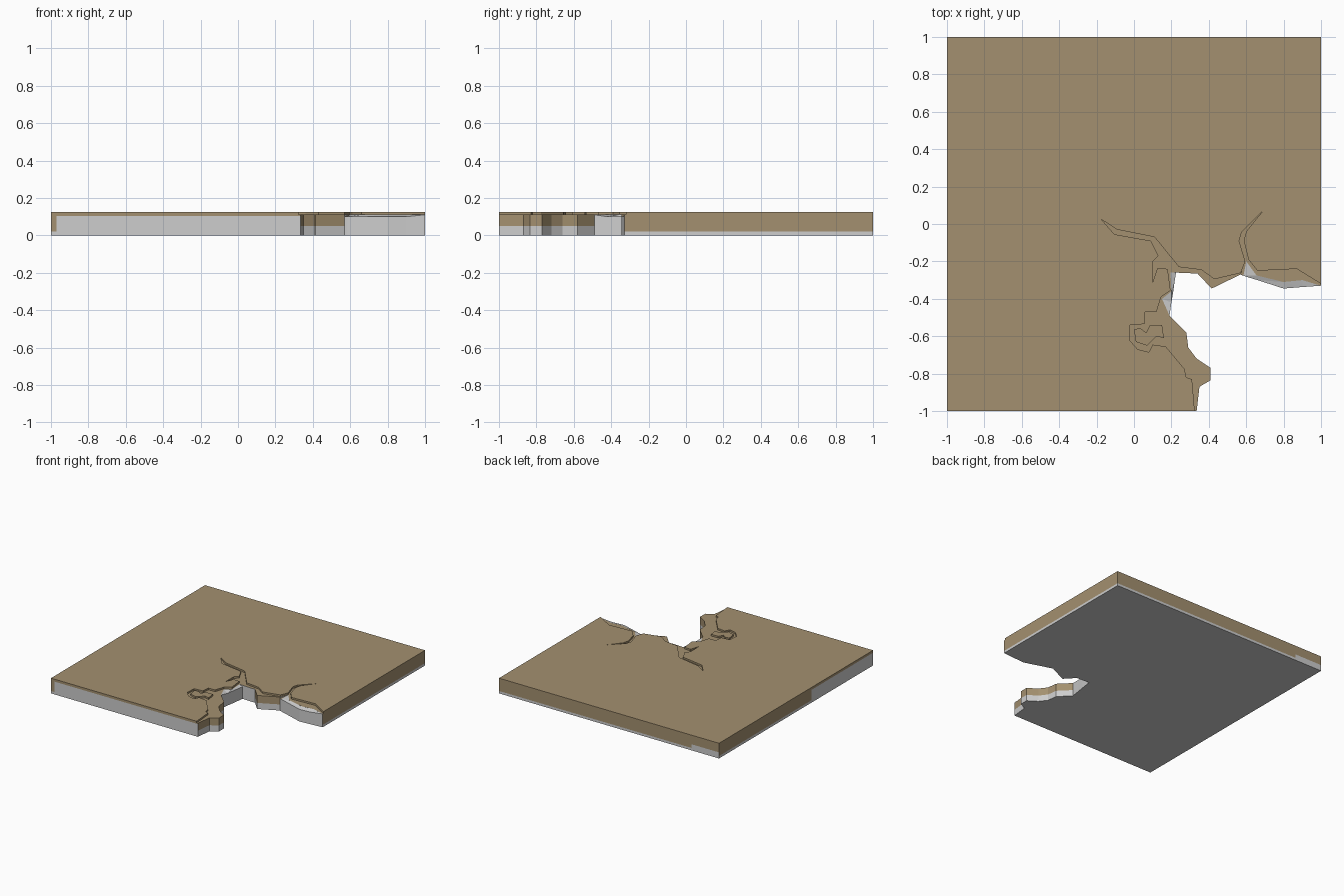
import bpy, bmesh
from mathutils import Vector

if "Cube" in bpy.data.objects:
    bpy.data.objects.remove(bpy.data.objects["Cube"])

H, LIP, FLOOR = 0.125, 0.1105, 0.111   # slab top, chip height, sunken floor


def material(name, rgb):
    m = bpy.data.materials.new(name)
    m.diffuse_color = (*rgb, 1)
    m.use_nodes = True
    m.node_tree.nodes["Principled BSDF"].inputs["Base Color"].default_value = m.diffuse_color
    return m


def loft(name, rings):
    """Closed solid through rings of (points, z)."""
    bm = bmesh.new()
    loops = [[bm.verts.new((x, y, z)) for x, y in pts] for pts, z in rings]
    n = len(loops[0])
    for a, b in zip(loops, loops[1:]):
        for i in range(n):
            j = (i + 1) % n
            bm.faces.new((a[i], a[j], b[j], b[i]))
    bm.faces.new(loops[0][::-1])
    bm.faces.new(loops[-1])
    bmesh.ops.recalc_face_normals(bm, faces=bm.faces)
    bmesh.ops.triangulate(bm, faces=bm.faces)
    me = bpy.data.meshes.new(name)
    bm.to_mesh(me)
    bm.free()
    ob = bpy.data.objects.new(name, me)
    bpy.context.collection.objects.link(ob)
    return ob


# Slab outline with the broken corner; chips pull some top points inward
outline = [(-1, -1), (.335, -1), (.35, -.87), (.41, -.835), (.41, -.77), (.335, -.72),
           (.29, -.66), (.28, -.58), (.19, -.49), (.20, -.42), (.21, -.36), (.218, -.30),
           (.225, -.26), (.34, -.265), (.415, -.345), (.57, -.27), (.585, -.277),
           (.66, -.30), (.80, -.345), (.90, -.337), (1, -.33), (1, 1), (-1, 1)]
chips = {9: (.15, -.40), 10: (.20, -.36), 11: (.195, -.26), 16: (.60, -.20),
         17: (.655, -.275), 18: (.80, -.31), 19: (.90, -.30)}
chipped = [chips.get(i, p) for i, p in enumerate(outline)]
slab = loft("broken_floor_slab", [(outline, 0), (outline, .10), (chipped, LIP), (chipped, H)])

# Sunken cracked lip along the break, with its crack branches
crack = [(1.1, -.33), (1, -.32), (.87, -.24), (.66, -.25), (.612, -.19), (.587, -.09), (.60, -.04),
         (.685, .065), (.575, -.045), (.562, -.09), (.595, -.20), (.57, -.262), (.43, -.295),
         (.36, -.245), (.24, -.23), (.11, -.07), (-.09, -.03), (-.175, .025), (-.105, -.055),
         (.09, -.09), (.13, -.17), (.10, -.20), (.10, -.31), (.125, -.235), (.18, -.24),
         (.195, -.355), (.145, -.39), (.12, -.47), (.06, -.47), (.055, -.535), (-.02, -.54),
         (-.025, -.62), (.02, -.67), (.08, -.685), (.10, -.645), (.17, -.655), (.27, -.775),
         (.28, -.82), (.31, -.83), (.333, -1.1), (1.1, -1.1)]
cutter = loft("crack_cutter", [(crack, FLOOR), (crack, .2)])
cutter.hide_render = True
mod = slab.modifiers.new("cracks", 'BOOLEAN')
mod.operation, mod.solver, mod.object = 'DIFFERENCE', 'EXACT', cutter
bpy.context.view_layer.objects.active = slab
bpy.ops.object.modifier_apply(modifier=mod.name)
bpy.data.objects.remove(cutter)

# Split the side walls where their colours change
TAN, GREY = 0, 1
slab.data.materials.clear()
slab.data.materials.append(material("sandy_tan", (.37, .28, .16)))
slab.data.materials.append(material("pale_grey", (.61, .61, .61)))
bm = bmesh.new()
bm.from_mesh(slab.data)
bmesh.ops.dissolve_limit(bm, angle_limit=.001, verts=bm.verts, edges=bm.edges)
cuts = [((0, 0, z), (0, 0, 1)) for z in (.02, .05, .105)]
cuts += [((-.97, 0, 0), (1, 0, 0)), ((-.75, 0, 0), (1, 0, 0)), ((0, -.2, 0), (0, 1, 0))]
for co, no in cuts:
    bm.normal_update()
    walls = [f for f in bm.faces if abs(f.normal.z) < .1]
    geom = set(walls)
    for f in walls:
        geom.update(f.edges)
        geom.update(f.verts)
    bmesh.ops.bisect_plane(bm, geom=list(geom), plane_co=Vector(co), plane_no=Vector(no))
bm.normal_update()


def colour(f):
    x, y, z = f.calc_center_median()
    n = f.normal
    if n.z < -.9:
        return GREY                       # underside
    if z > .1101 or n.z > .99:
        return TAN                        # top, lip and crack walls
    if x < -.999:                         # left side
        return GREY if z < (.02 if y > -.2 else .105) else TAN
    if y > .999:                          # back side
        return GREY if z < (.05 if x < -.75 else .02) else TAN
    if x > .999:                          # right side
        return GREY if z < .02 else TAN
    if y < -.999:                         # front side
        return GREY if z < (.02 if x < -.97 else .105) else TAN
    if y < -.5 or .34 < x < .57:          # tan stained parts of the break
        return GREY if z < .05 else TAN
    return GREY                           # bare break and chips


for f in bm.faces:
    f.material_index = colour(f)
    f.smooth = False
bm.to_mesh(slab.data)
bm.free()

# Raised island inside the loop of the crack
island = [(0, -.565), (.03, -.555), (.065, -.58), (.085, -.54), (.15, -.54), (.16, -.61),
          (.12, -.60), (.07, -.65), (.01, -.63)]
chunk = loft("loose_chunk", [(island, FLOOR - .001), (island, H)])
chunk.data.materials.append(slab.data.materials[0])
